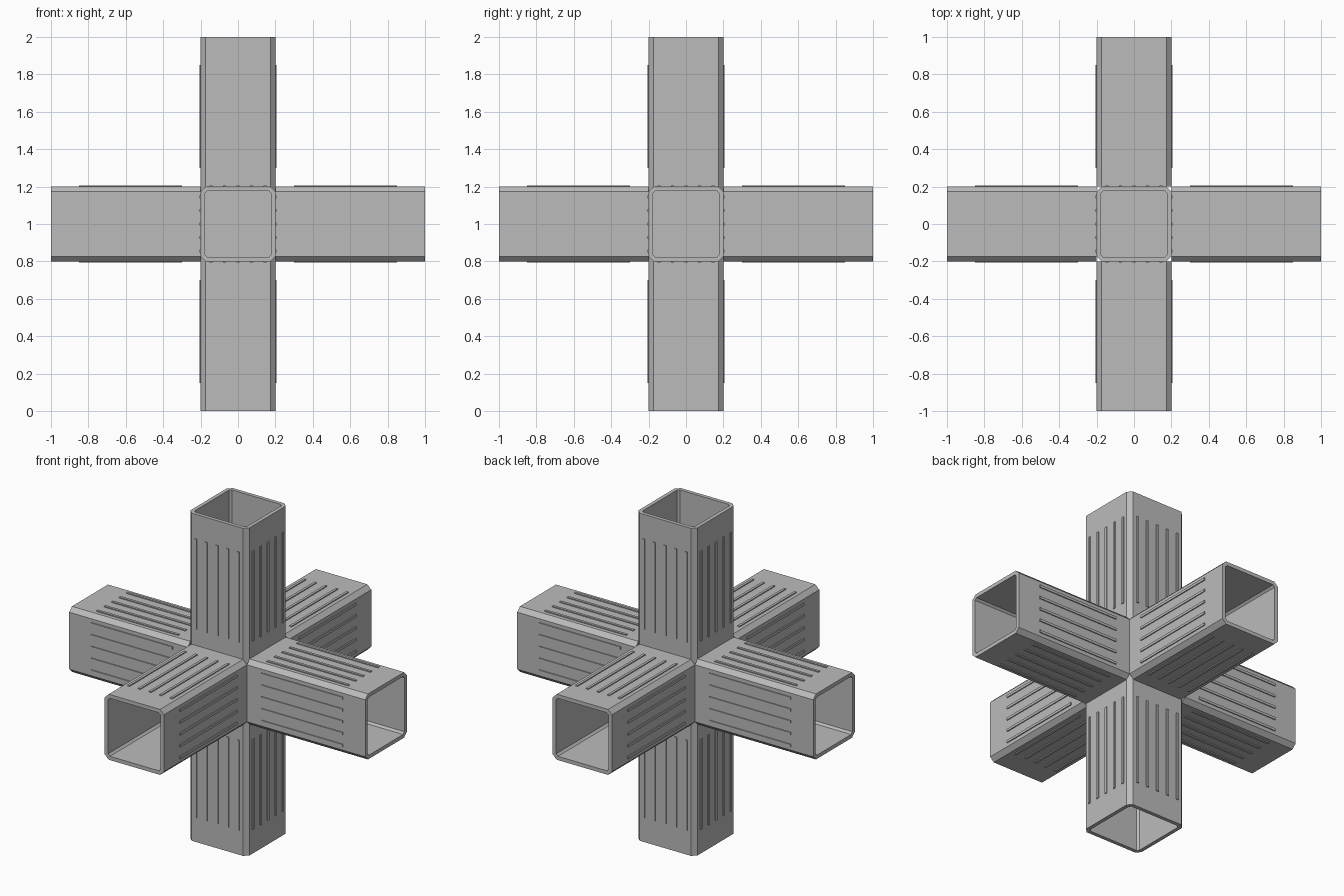
import bpy, bmesh
from mathutils import Matrix, Vector

cube = bpy.data.objects.get("Cube")
if cube:
    bpy.data.objects.remove(cube, do_unlink=True)

HALF, CHAMFER = 0.2, 0.026        # tube half width and corner cut
INNER, INNER_CHAMFER = 0.177, 0.012
START, END = 0.2, 1.0             # arm extent measured from the hub centre
RIB_START, RIB_END = 0.3, 0.85
RIB_WIDTH, RIB_HEIGHT, RIB_GAP = 0.015, 0.006, 0.072
CENTRE = Matrix.Translation((0, 0, 1))

grey = bpy.data.materials.new("plain grey")
grey.use_nodes = True
colour = (0.5, 0.5, 0.5, 1)
grey.diffuse_color = colour
grey.node_tree.nodes["Principled BSDF"].inputs["Base Color"].default_value = colour


def octagon(half, cut):
    """Square outline with cut corners, counter-clockwise."""
    points = []
    for turn in range(4):
        spin = Matrix.Rotation(turn * 1.5707963, 2)
        points += [spin @ Vector((half, half - cut)), spin @ Vector((half - cut, half))]
    return points


def ring(bm, outline, z):
    return [bm.verts.new((p.x, p.y, z)) for p in outline]


def bridge(bm, a, b):
    for i in range(len(a)):
        j = (i + 1) % len(a)
        bm.faces.new((a[i], a[j], b[j], b[i]))


def finish(bm, name, matrix):
    bmesh.ops.recalc_face_normals(bm, faces=bm.faces)
    mesh = bpy.data.meshes.new(name)
    bm.to_mesh(mesh)
    bm.free()
    mesh.materials.append(grey)
    obj = bpy.data.objects.new(name, mesh)
    obj.matrix_world = matrix
    bpy.context.collection.objects.link(obj)


def tube(name, matrix):
    """Open square tube with a closed floor next to the hub."""
    bm = bmesh.new()
    outer, inner = octagon(HALF, CHAMFER), octagon(INNER, INNER_CHAMFER)
    base, rim = ring(bm, outer, START), ring(bm, outer, END)
    lip, floor = ring(bm, inner, END), ring(bm, inner, START + 0.002)
    bridge(bm, base, rim)
    bridge(bm, rim, lip)
    bridge(bm, lip, floor)
    bm.faces.new(floor)
    bm.faces.new(base)
    finish(bm, name, matrix)


def ribs(name, matrix):
    """Five thin raised ribs along each of the four tube sides."""
    bm = bmesh.new()
    middle = (RIB_START + RIB_END) / 2
    size = Matrix.Diagonal((RIB_HEIGHT * 2, RIB_WIDTH, RIB_END - RIB_START, 1))
    for turn in range(4):
        spin = Matrix.Rotation(turn * 1.5707963, 4, 'Z')
        for i in range(-2, 3):
            place = Matrix.Translation((HALF, i * RIB_GAP, middle))
            bmesh.ops.create_cube(bm, size=1, matrix=spin @ place @ size)
    finish(bm, name, matrix)


# Hub: short upright piece with cut corners
bm = bmesh.new()
outline = octagon(HALF, CHAMFER)
low, high = ring(bm, outline, -START), ring(bm, outline, START)
bridge(bm, low, high)
bm.faces.new(low)
bm.faces.new(high)
finish(bm, "hub", CENTRE)

# Six arms
arms = {"top": (0, 0, 1), "bottom": (0, 0, -1), "left": (1, 0, 0),
        "right": (-1, 0, 0), "front": (0, -1, 0), "back": (0, 1, 0)}
for side, direction in arms.items():
    turn = Vector(direction).to_track_quat('Z', 'Y').to_matrix().to_4x4()
    tube(side + "_arm", CENTRE @ turn)
    ribs(side + "_ribs", CENTRE @ turn)
